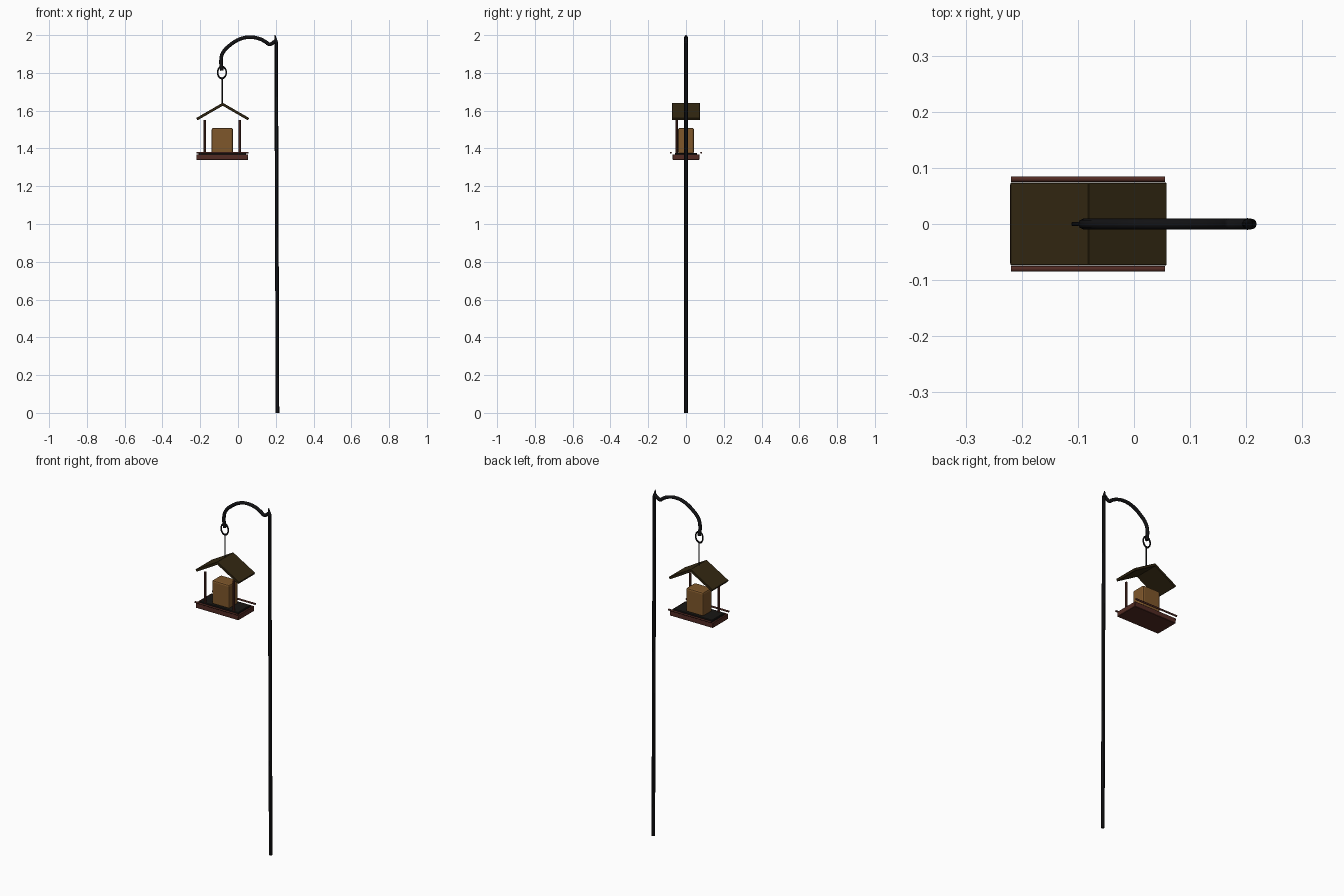
import bpy, math
from mathutils import Vector

if "Cube" in bpy.data.objects:
    bpy.data.objects.remove(bpy.data.objects["Cube"])

CX = -0.083  # centre line of the hanging feeder


def mat(name, c):
    m = bpy.data.materials.new(name)
    m.diffuse_color = (*c, 1)
    m.use_nodes = True
    m.node_tree.nodes["Principled BSDF"].inputs["Base Color"].default_value = m.diffuse_color
    return m


METAL = mat("black metal", (0.006, 0.006, 0.007))
ROOF = mat("dark olive brown", (0.033, 0.021, 0.006))
WOOD = mat("red brown wood", (0.085, 0.024, 0.017))
AMBER = mat("amber hopper", (0.21, 0.095, 0.024))
SEED = mat("dark seed", (0.009, 0.008, 0.007))


def box(name, center, size, m, bevel=0.0, rot_y=0.0, seg=1):
    bpy.ops.mesh.primitive_cube_add(size=1, location=center)
    o = bpy.context.object
    o.name = name
    o.scale = size
    bpy.ops.object.transform_apply(location=False, rotation=False, scale=True)
    o.rotation_euler.y = rot_y
    if bevel:
        b = o.modifiers.new("bevel", 'BEVEL')
        b.width = bevel
        b.segments = seg
    o.data.materials.append(m)
    return o


def rod(name, a, b, r, m, r2=None, sides=12):
    a, b = Vector(a), Vector(b)
    bpy.ops.mesh.primitive_cone_add(vertices=sides, radius1=r, radius2=r if r2 is None else r2,
                                    depth=(b - a).length, location=(a + b) / 2)
    o = bpy.context.object
    o.name = name
    o.rotation_euler = (b - a).to_track_quat('Z', 'Y').to_euler()
    o.data.materials.append(m)
    bpy.ops.object.shade_smooth_by_angle()
    return o


# Pole, leaning very slightly, with pointed tip
rod("pole", (0.209, 0, 0), (0.202, 0, 1.965), 0.0095, METAL)
rod("pole_tip", (0.202, 0, 1.96), (0.196, 0, 2.0), 0.0105, METAL, r2=0.002)

# Curved hook arm
pts = [(0.2, 1.972), (0.182, 1.957), (0.165, 1.951), (0.148, 1.963), (0.115, 1.98), (0.06, 1.989),
       (0.01, 1.979), (-0.04, 1.949), (-0.08, 1.907), (-0.09, 1.865), (-0.085, 1.812)]
cu = bpy.data.curves.new("hook_arm", 'CURVE')
cu.dimensions = '3D'
cu.bevel_depth = 0.0095
cu.bevel_resolution = 2
cu.resolution_u = 4
cu.use_fill_caps = True
sp = cu.splines.new('BEZIER')
sp.bezier_points.add(len(pts) - 1)
for p, (x, z) in zip(sp.bezier_points, pts):
    p.co = (x, 0, z)
    p.handle_left_type = p.handle_right_type = 'AUTO'
cu.materials.append(METAL)
arm = bpy.data.objects.new("hook_arm", cu)
bpy.context.collection.objects.link(arm)

# Hanging ring and wire
bpy.ops.mesh.primitive_torus_add(major_radius=0.023, minor_radius=0.004, major_segments=24,
                                 minor_segments=8, location=(CX - 0.002, 0, 1.802),
                                 rotation=(math.pi / 2, 0, 0))
ring = bpy.context.object
ring.name = "hanging_ring"
ring.scale = (1, 1.35, 1)
ring.data.materials.append(METAL)
bpy.ops.object.shade_smooth_by_angle()
rod("hanging_wire", (CX, 0, 1.63), (CX, 0, 1.772), 0.0035, METAL, sides=8)

# Two roof panels meeting at the ridge
for side, label in ((-1, "left"), (1, "right")):
    ang = math.radians(30)
    length = 0.163
    mid = length / 2 - 0.005
    box(label + "_roof_panel",
        (CX + 0.002 + side * mid * math.cos(ang), 0, 1.634 - mid * math.sin(ang)),
        (length, 0.148, 0.014), ROOF, bevel=0.002, rot_y=side * ang)

# Tray: base board and low rim
box("tray_base", (CX - 0.001, 0, 1.35), (0.274, 0.142, 0.022), WOOD, bevel=0.002)
for s, fb, lr in ((-1, "front", "left"), (1, "back", "right")):
    box(fb + "_rim", (CX - 0.001, s * 0.066, 1.361), (0.274, 0.01, 0.014), WOOD, bevel=0.001)
    box(lr + "_rim", (CX - 0.001 + s * 0.132, 0, 1.361), (0.01, 0.142, 0.014), WOOD, bevel=0.001)
    # Perch rods outside the tray, front posts holding the roof
    rod(fb + "_perch", (CX - 0.136, s * 0.08, 1.377), (CX + 0.138, s * 0.08, 1.377), 0.005, WOOD)
    rod(lr + "_post", (CX + s * 0.092, -0.05, 1.36), (CX + s * 0.092, -0.05, 1.55), 0.0068, WOOD)

# Seed layer and hopper
box("seed_layer", (CX, 0, 1.366), (0.25, 0.118, 0.02), SEED, bevel=0.003)
box("seed_hopper", (CX, 0, 1.44), (0.112, 0.084, 0.138), AMBER, bevel=0.009, seg=2)
